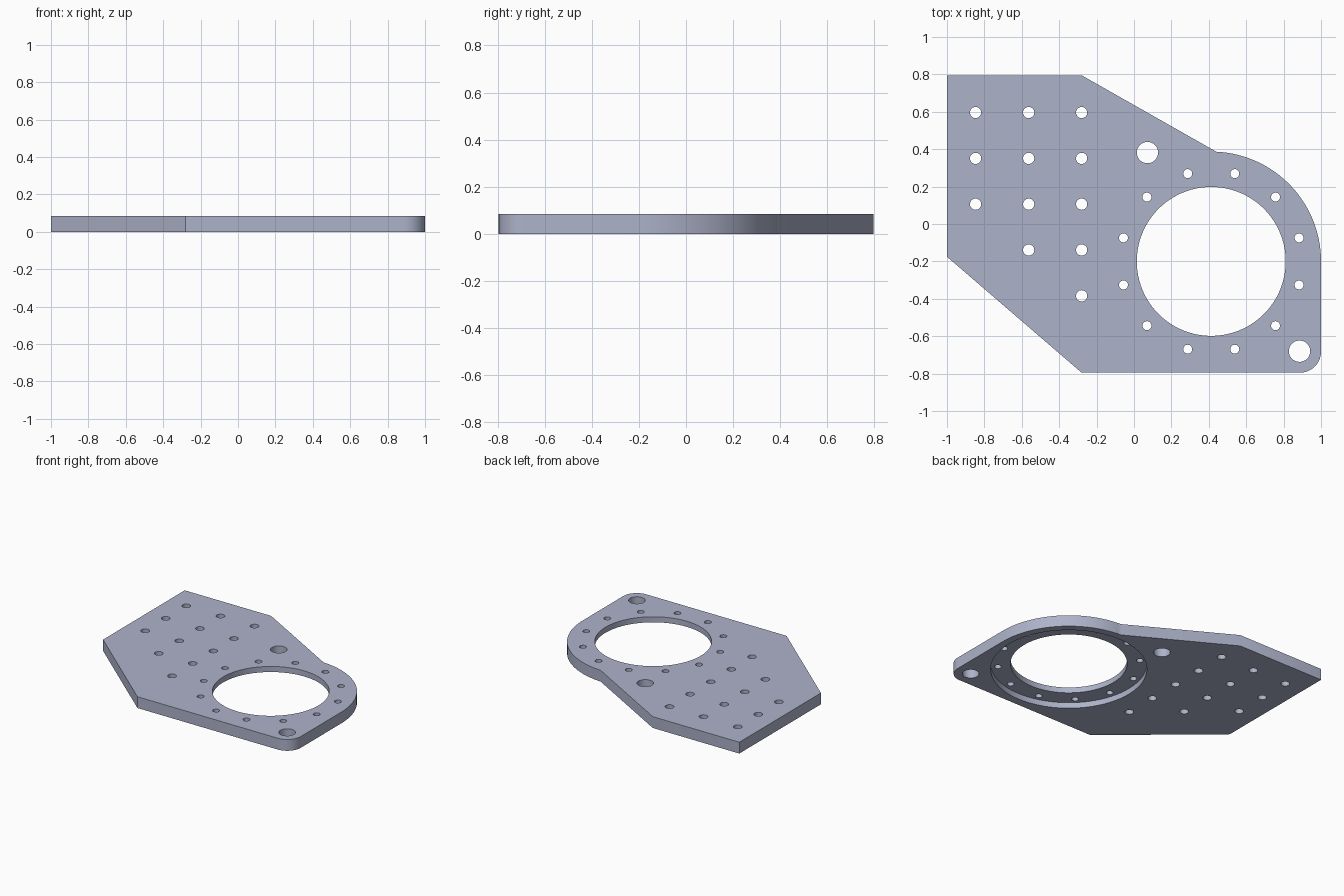
import bpy, bmesh
from math import sin, cos, radians
from mathutils import Matrix, Vector

if "Cube" in bpy.data.objects:
    bpy.data.objects.remove(bpy.data.objects["Cube"])

THICK, RECESS = 0.085, 0.043
BORE = Vector((0.413, -0.2))
BORE_R, RECESS_R, BOLT_R, RIM_R = 0.398, 0.533, 0.486, 0.587
HALF_Y, CORNER_R = 0.795, 0.113

# Blue-grey metal
metal = bpy.data.materials.new("blue_grey_metal")
metal.use_nodes = True
colour = (0.42, 0.45, 0.59, 1)
metal.diffuse_color = colour
metal.node_tree.nodes["Principled BSDF"].inputs["Base Color"].default_value = colour


def arc(cx, cy, r, start, end, steps):
    angles = [radians(start + (end - start) * i / steps) for i in range(steps + 1)]
    return [(cx + r * cos(a), cy + r * sin(a)) for a in angles]


def make_object(name, bm):
    bmesh.ops.recalc_face_normals(bm, faces=bm.faces)
    mesh = bpy.data.meshes.new(name)
    bm.to_mesh(mesh)
    bm.free()
    mesh.materials.append(metal)
    obj = bpy.data.objects.new(name, mesh)
    bpy.context.collection.objects.link(obj)
    return obj


def add_cylinder(bm, x, y, r, z0, z1, sides):
    bmesh.ops.create_cone(bm, cap_ends=True, segments=sides, radius1=r, radius2=r,
                          depth=z1 - z0,
                          matrix=Matrix.Translation((x, y, (z0 + z1) / 2)))


# Plate outline, clockwise from the back left corner
outline = [(-1, HALF_Y), (-0.28, HALF_Y)]
outline += arc(BORE.x, BORE.y, RIM_R, 87.3, 0, 40)
outline += arc(1 - CORNER_R, CORNER_R - HALF_Y, CORNER_R, 0, -90, 14)
outline += [(-0.28, -HALF_Y), (-1, -0.175)]

bm = bmesh.new()
base = bm.faces.new([bm.verts.new((x, y, 0)) for x, y in outline])
top = bmesh.ops.extrude_face_region(bm, geom=[base])["geom"]
bmesh.ops.translate(bm, vec=(0, 0, THICK),
                    verts=[v for v in top if isinstance(v, bmesh.types.BMVert)])
plate = make_object("mounting_plate", bm)

# Round recess in the underside
bm = bmesh.new()
add_cylinder(bm, *BORE, RECESS_R, -0.1, RECESS, 128)
recess_cutter = make_object("recess_cutter", bm)

# Through holes: bore, bolt circle, two large holes, stepped grid
bm = bmesh.new()
holes = [(*BORE, BORE_R, 128)]
for i in range(12):
    a = radians(15 + 30 * i)
    holes.append((BORE.x + BOLT_R * cos(a), BORE.y + BOLT_R * sin(a), 0.024, 24))
holes += [(0.072, 0.382, 0.057, 40), (0.885, -0.68, 0.057, 40)]
for x, rows in ((-0.847, 3), (-0.563, 4), (-0.28, 5)):
    holes += [(x, 0.596 - 0.245 * row, 0.03, 28) for row in range(rows)]
for x, y, r, sides in holes:
    add_cylinder(bm, x, y, r, -0.1, THICK + 0.1, sides)
hole_cutter = make_object("hole_cutter", bm)

# Cut the plate
bpy.ops.object.select_all(action='DESELECT')
plate.select_set(True)
bpy.context.view_layer.objects.active = plate
for cutter in (recess_cutter, hole_cutter):
    cutter.hide_render = True
    cut = plate.modifiers.new(cutter.name, 'BOOLEAN')
    cut.operation, cut.solver, cut.object = 'DIFFERENCE', 'EXACT', cutter
    bpy.ops.object.modifier_apply(modifier=cut.name)
    bpy.data.objects.remove(cutter)

bpy.ops.object.shade_smooth_by_angle(angle=radians(30))
